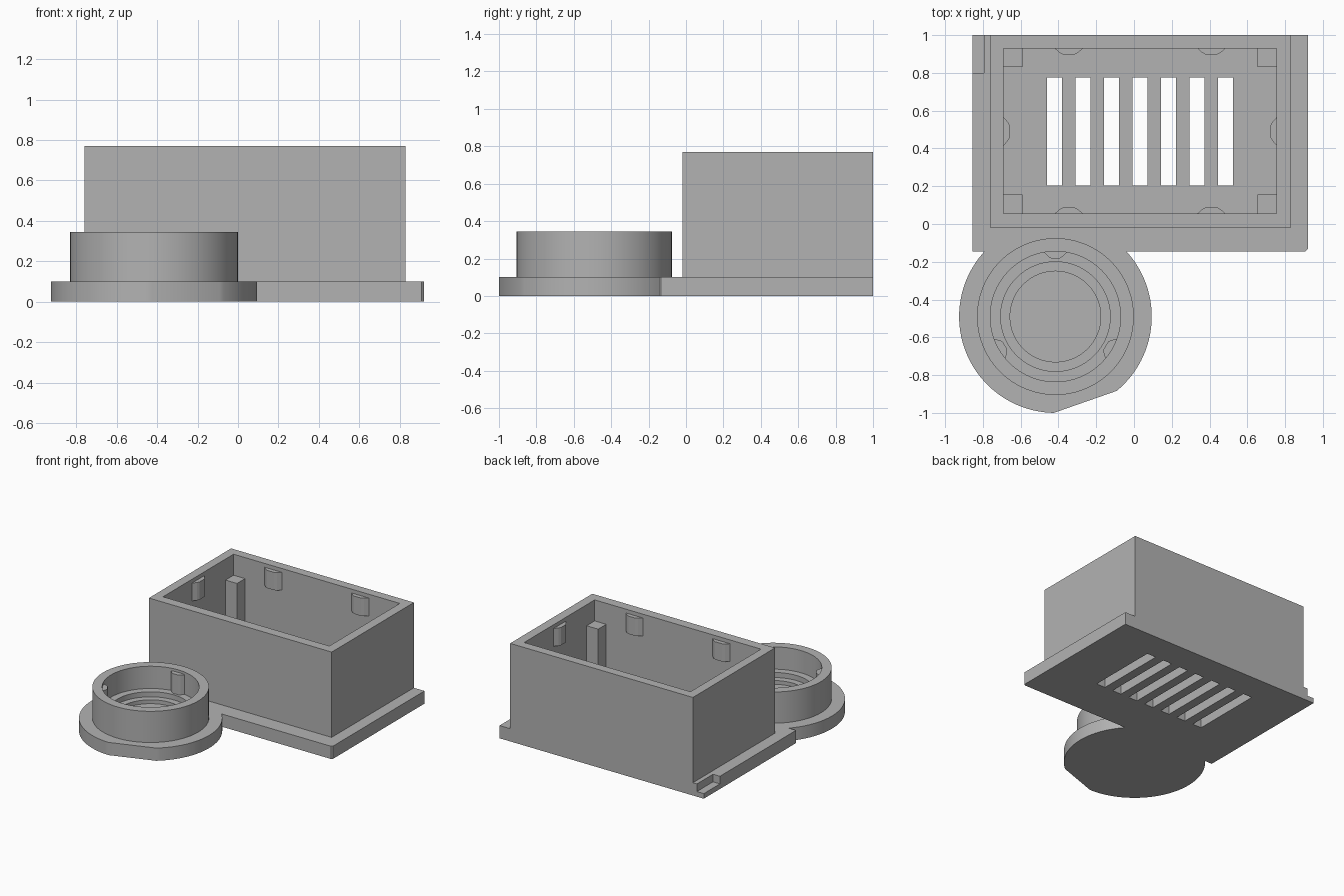
import bpy, bmesh, math
from mathutils import Matrix

old = bpy.data.objects.get("Cube")
if old:
    bpy.data.objects.remove(old, do_unlink=True)

GREY = 0.45
mat = bpy.data.materials.new("plain grey")
mat.use_nodes = True
mat.diffuse_color = (GREY, GREY, GREY, 1)
mat.node_tree.nodes["Principled BSDF"].inputs["Base Color"].default_value = (GREY, GREY, GREY, 1)

CX, CY = -0.416, -0.49      # centre of the round socket
FLOOR = 0.1                 # thickness of the base
IX0, IX1, IY0, IY1 = -0.69, 0.755, 0.055, 0.93   # inside of the box


def finish(name, bm):
    bmesh.ops.recalc_face_normals(bm, faces=bm.faces)
    mesh = bpy.data.meshes.new(name)
    bm.to_mesh(mesh)
    bm.free()
    mesh.materials.append(mat)
    ob = bpy.data.objects.new(name, mesh)
    bpy.context.collection.objects.link(ob)
    return ob


def prism(name, outline, z0, z1):
    """Extrude a flat outline upward."""
    bm = bmesh.new()
    face = bm.faces.new([bm.verts.new((x, y, z0)) for x, y in outline])
    up = bmesh.ops.extrude_face_region(bm, geom=[face])["geom"]
    bmesh.ops.translate(bm, vec=(0, 0, z1 - z0),
                        verts=[v for v in up if isinstance(v, bmesh.types.BMVert)])
    return finish(name, bm)


def block(name, x0, x1, y0, y1, z0, z1):
    return prism(name, [(x0, y0), (x1, y0), (x1, y1), (x0, y1)], z0, z1)


def select(ob):
    bpy.ops.object.select_all(action='DESELECT')
    ob.select_set(True)
    bpy.context.view_layer.objects.active = ob


def boolean(ob, tool, operation):
    mod = ob.modifiers.new(operation, 'BOOLEAN')
    mod.operation, mod.object, mod.solver = operation, tool, 'EXACT'
    select(ob)
    bpy.ops.object.modifier_apply(modifier=mod.name)
    bpy.data.objects.remove(tool, do_unlink=True)


def smooth(ob):
    select(ob)
    bpy.ops.object.shade_smooth_by_angle(angle=math.radians(25))


# Base: rectangular plate joined to a disc with one flat side
base = prism("base_plate", [(-0.855, -0.145), (0.908, -0.145), (0.92, -0.133),
                            (0.92, 1), (-0.855, 1)], 0, FLOOR)
arc = [math.radians(-50.5 + 319.5 * i / 96) for i in range(97)] + [math.radians(270)]
disc = prism("base_disc", [(CX + 0.51 * math.cos(a), CY + 0.51 * math.sin(a))
                           for a in arc[:-1]], 0, FLOOR)
boolean(base, disc, 'UNION')

# Vent slots and the corner notch
for i in range(7):
    x = -0.46 + 0.151 * i
    boolean(base, block("slot_cutter", x, x + 0.078, 0.205, 0.775, -0.1, 0.2), 'DIFFERENCE')
boolean(base, block("notch_cutter", -0.9, -0.795, 0.8, 1.1, 0.04, 0.2), 'DIFFERENCE')
smooth(base)

# Open box walls
walls = block("box_walls", -0.76, 0.828, -0.02, 1, FLOOR, 0.77)
boolean(walls, block("box_cutter", IX0, IX1, IY0, IY1, 0, 1), 'DIFFERENCE')

# Corner posts
P = 0.1
for side, x in (("right", IX0), ("left", IX1 - P)):
    for end, y in (("front", IY0), ("back", IY1 - P)):
        block(f"{end}_{side}_post", x, x + P, y, y + P, FLOOR, 0.605)


def clip(name, x, y, angle, depth, half, z0, z1, sink=0.01):
    """Small catch on a wall; angle is the way it points."""
    shape = [(-sink, -half), (0, -half), (depth * 0.7, -half * 0.65), (depth, -half * 0.4),
             (depth, half * 0.4), (depth * 0.7, half * 0.65), (0, half), (-sink, half)]
    c, s = math.cos(angle), math.sin(angle)
    return prism(name, [(x + u * c - v * s, y + u * s + v * c) for u, v in shape], z0, z1)


# Catches inside the box
for i, x in enumerate((-0.345, 0.41)):
    clip(f"back_clip_{i + 1}", x, IY1, -math.pi / 2, 0.033, 0.075, 0.6, 0.74)
    clip(f"front_clip_{i + 1}", x, IY0, math.pi / 2, 0.033, 0.075, 0.6, 0.74)
clip("right_clip", IX0, 0.49, 0, 0.033, 0.075, 0.6, 0.74)
clip("left_clip", IX1, 0.49, math.pi, 0.033, 0.075, 0.6, 0.74)

# Stepped round socket, turned from a profile
profile = [(0.415, FLOOR), (0.415, 0.345), (0.345, 0.345), (0.345, 0.17),
           (0.29, 0.17), (0.29, 0.13), (0.24, 0.13), (0.24, FLOOR)]
bm = bmesh.new()
verts = [bm.verts.new((r, 0, z)) for r, z in profile]
edges = [bm.edges.new((verts[i - 1], verts[i])) for i in range(len(verts))]
bmesh.ops.spin(bm, geom=verts + edges, cent=(0, 0, 0), axis=(0, 0, 1),
               angle=math.tau, steps=96, use_merge=True)
bmesh.ops.remove_doubles(bm, verts=bm.verts, dist=0.0001)
bmesh.ops.transform(bm, matrix=Matrix.Translation((CX, CY, 0)), verts=bm.verts)
smooth(finish("round_socket", bm))

# Catches inside the socket
for i in range(3):
    a = math.radians(90 + 120 * i)
    clip(f"socket_clip_{i + 1}", CX + 0.338 * math.cos(a), CY + 0.338 * math.sin(a),
         a + math.pi, 0.03, 0.058, 0.17, 0.325, 0.02)
